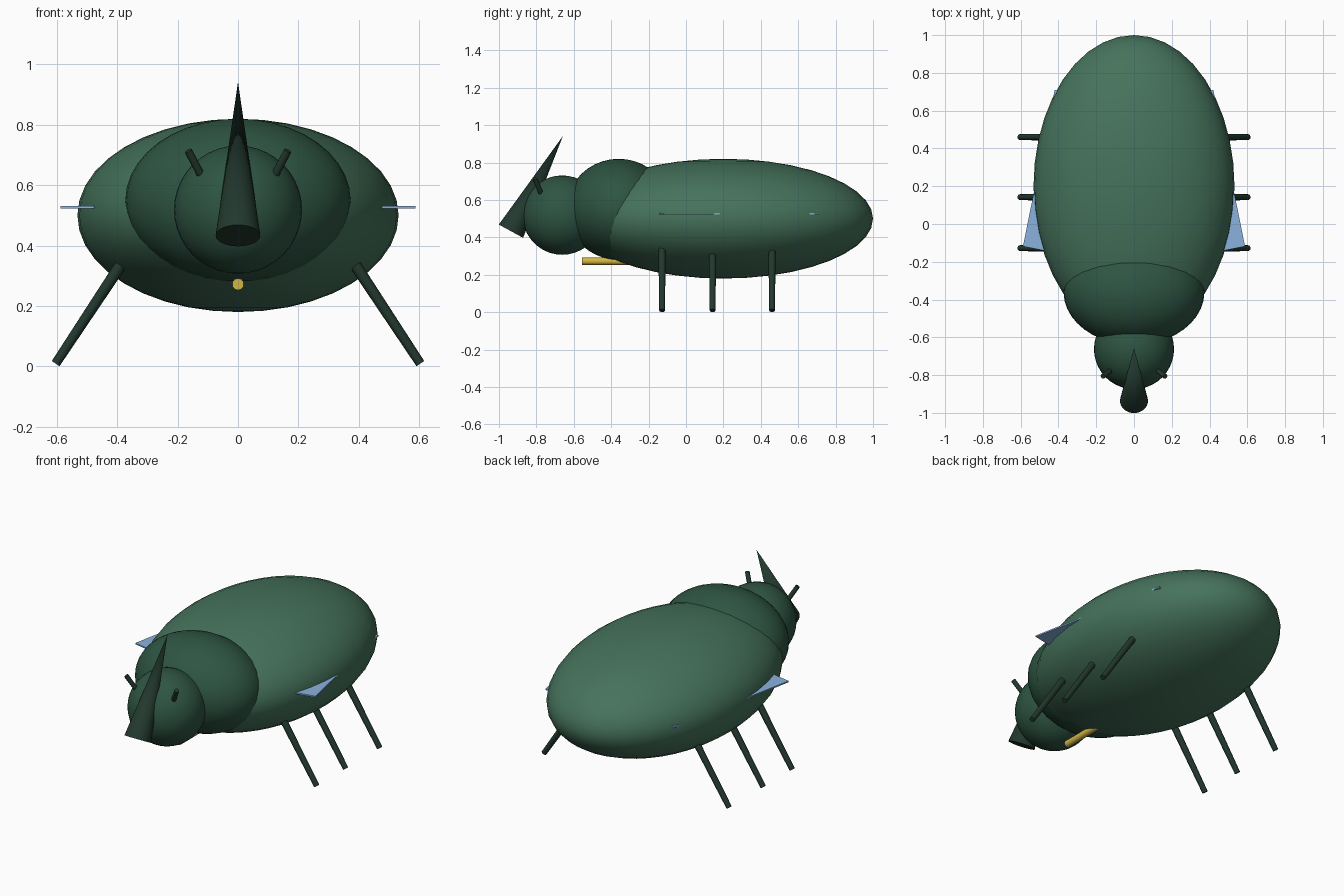
import bpy, math
from mathutils import Vector

if "Cube" in bpy.data.objects:
    bpy.data.objects.remove(bpy.data.objects["Cube"])


def material(name, rgb):
    m = bpy.data.materials.new(name)
    m.diffuse_color = (*rgb, 1)
    m.use_nodes = True
    m.node_tree.nodes["Principled BSDF"].inputs["Base Color"].default_value = m.diffuse_color
    return m


SHELL = material("shell_green", (0.06, 0.17, 0.105))
BODY = material("body_green", (0.027, 0.09, 0.055))
DARK = material("dark_green", (0.016, 0.04, 0.027))
BLUE = material("wing_blue", (0.26, 0.45, 0.73))
GOLD = material("gold", (0.65, 0.47, 0.06))


def finish(name, mat, angle=40):
    ob = bpy.context.object
    ob.name = name
    ob.data.materials.append(mat)
    bpy.ops.object.transform_apply(location=False, rotation=False, scale=True)
    bpy.ops.object.shade_smooth_by_angle(angle=math.radians(angle))
    return ob


def ellipsoid(name, centre, radii, mat):
    bpy.ops.mesh.primitive_uv_sphere_add(segments=40, ring_count=20, radius=1, location=centre)
    bpy.context.object.scale = radii
    return finish(name, mat)


def rod(name, a, b, r1, r2, mat, sides=12):
    a, b = Vector(a), Vector(b)
    d = b - a
    bpy.ops.mesh.primitive_cone_add(vertices=sides, radius1=r1, radius2=r2, depth=d.length,
                                    location=(a + b) / 2,
                                    rotation=d.to_track_quat('Z', 'Y').to_euler())
    return finish(name, mat)


# Body segments
ellipsoid("abdomen", (0, 0.2, 0.5), (0.532, 0.8, 0.32), SHELL)
ellipsoid("thorax", (0, -0.36, 0.55), (0.373, 0.28, 0.27), BODY)
ellipsoid("head", (0, -0.662, 0.519), (0.212, 0.212, 0.212), BODY)

# Horn and proboscis
rod("horn", (0, -0.936, 0.433), (0, -0.658, 0.942), 0.074, 0, DARK, 32)
rod("proboscis", (0, -0.557, 0.272), (0, -0.2, 0.272), 0.02, 0.02, GOLD, 10)

# Mirrored antennae, legs and wings
for s, side in ((-1, "left"), (1, "right")):
    rod(f"{side}_antenna", (s * 0.096, -0.755, 0.584), (s * 0.165, -0.807, 0.714),
        0.013, 0.013, DARK)
    for y, pos in ((-0.128, "front"), (0.142, "middle"), (0.46, "rear")):
        rod(f"{side}_{pos}_leg", (s * 0.355, y, 0.386), (s * 0.604, y, 0.009),
            0.02, 0.0155, DARK)

    # Thin slab swept back, mostly hidden inside the abdomen
    length, width, sweep = 0.845, 0.36, 0.2
    along = Vector((-s * math.sin(sweep), math.cos(sweep), 0))
    inward = Vector((-s * math.cos(sweep), -math.sin(sweep), 0))
    corner = Vector((s * 0.588, -0.118, 0.527))
    bpy.ops.mesh.primitive_cube_add(size=1, rotation=(0, 0, s * sweep),
                                    location=corner + along * length / 2 + inward * width / 2)
    bpy.context.object.scale = (width, length, 0.008)
    finish(f"{side}_wing", BLUE, 30)
